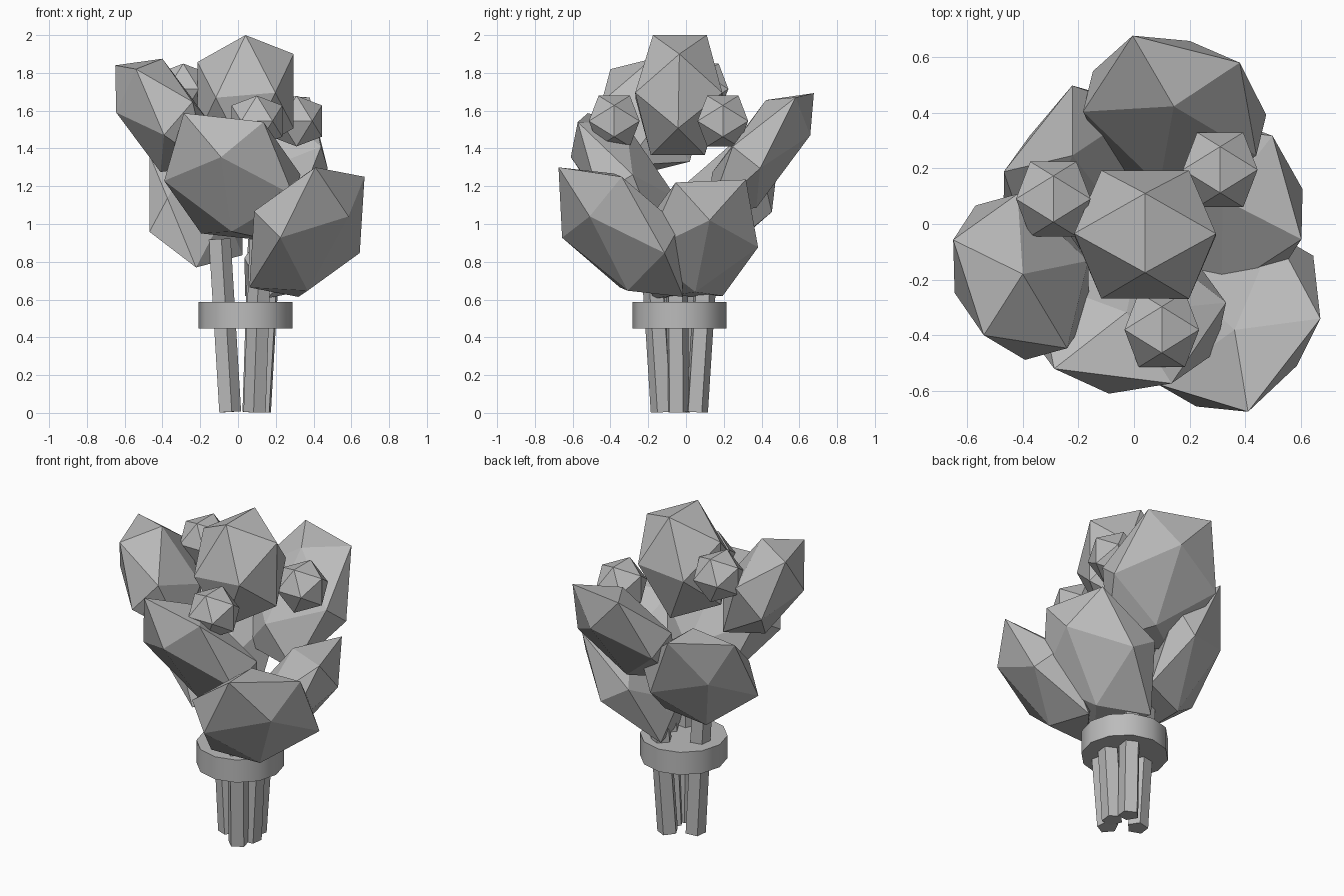
import bpy, bmesh, math
from mathutils import Vector

cube = bpy.data.objects.get("Cube")
if cube:
    bpy.data.objects.remove(cube, do_unlink=True)

PHI = (1 + math.sqrt(5)) / 2
CENTRE = Vector((0.04, -0.035, 0))   # middle of the stem bundle

grey = bpy.data.materials.new("plain_grey")
grey.use_nodes = True
colour = (0.5, 0.5, 0.5, 1)
grey.diffuse_color = colour
grey.node_tree.nodes["Principled BSDF"].inputs["Base Color"].default_value = colour


def finish(name, bm):
    bmesh.ops.recalc_face_normals(bm, faces=bm.faces)
    mesh = bpy.data.meshes.new(name)
    bm.to_mesh(mesh)
    bm.free()
    mesh.materials.append(grey)
    obj = bpy.data.objects.new(name, mesh)
    bpy.context.collection.objects.link(obj)
    return obj


def bloom(name, centre, a, b, c):
    """Stretched icosahedron set by its centre and the corners of one face."""
    centre = Vector(centre)
    a, b, c = (Vector(p) - centre for p in (a, b, c))
    ez = (a + b) / (2 * PHI)
    ey = (a - b) / 2
    ex = (c - ez) / PHI
    bm = bmesh.new()
    for s in (-1, 1):
        for t in (-PHI, PHI):
            for x, y, z in ((0, s, t), (s, t, 0), (t, 0, s)):
                bm.verts.new(centre + ex * x + ey * y + ez * z)
    bmesh.ops.convex_hull(bm, input=bm.verts)
    return finish(name, bm)


def prism(name, bottom, top, radius, sides):
    """Straight prism between two points."""
    bottom, top = Vector(bottom), Vector(top)
    axis = top - bottom
    bm = bmesh.new()
    bmesh.ops.create_cone(bm, cap_ends=True, segments=sides, radius1=radius,
                          radius2=radius, depth=axis.length)
    turn = axis.to_track_quat('Z', 'Y').to_matrix()
    bmesh.ops.rotate(bm, verts=bm.verts, cent=(0, 0, 0), matrix=turn)
    bmesh.ops.translate(bm, verts=bm.verts, vec=(bottom + top) / 2)
    return finish(name, bm)


# Large blooms
bloom("top_bloom", (0.04, -0.038, 1.682),
      (0.04, 0.11, 2.0), (0.04, -0.175, 2.0), (0.295, -0.035, 1.9))
bloom("front_bloom", (-0.03, -0.33, 1.245),
      (-0.287, -0.52, 1.587), (0.135, -0.573, 1.54), (-0.09, -0.61, 1.354))
bloom("front_left_bloom", (0.365, -0.345, 0.957),
      (0.41, -0.675, 1.30), (0.67, -0.34, 1.25), (0.585, -0.51, 1.04))
bloom("right_bloom", (-0.405, -0.19, 1.575),
      (-0.54, -0.40, 1.82), (-0.40, -0.18, 1.875), (-0.65, -0.057, 1.84))
bloom("back_bloom", (0.146, 0.398, 1.371),
      (-0.005, 0.677, 1.693), (0.38, 0.58, 1.67), (0.143, 0.423, 1.656))
bloom("left_bloom", (0.32, 0.07, 0.92),
      (0.498, 0.317, 1.235), (0.602, -0.055, 1.22), (0.606, 0.125, 1.02))
bloom("back_right_bloom", (-0.222, 0.182, 1.10),
      (-0.468, 0.188, 1.365), (-0.222, 0.498, 1.43), (-0.375, 0.317, 1.14))

# Small round buds
S = 0.083
for name, pos in (("right_bud", (-0.29, 0.09, 1.715)),
                  ("left_bud", (0.31, 0.195, 1.545)),
                  ("front_bud", (0.10, -0.38, 1.545))):
    p = Vector(pos)
    bloom(name, p, p + Vector((0, S, S * PHI)), p + Vector((0, -S, S * PHI)),
          p + Vector((S * PHI, 0, S)))

# Stems splaying upwards
for name, x, y in (("right_stem", -0.085, 0.01), ("left_stem", 0.08, -0.01),
                   ("front_stem", 0.05, -0.09), ("back_stem", 0.045, 0.09)):
    offset = Vector((x, y, 0))
    prism(name, CENTRE + offset + Vector((0, 0, 0.005)),
          CENTRE + offset * 1.65 + Vector((0, 0, 0.92)), 0.062, 5)

# Band around the stems
band = prism("band", CENTRE + Vector((0, 0, 0.447)),
             CENTRE + Vector((0, 0, 0.588)), 0.249, 12)
bpy.ops.object.select_all(action='DESELECT')
band.select_set(True)
bpy.context.view_layer.objects.active = band
bpy.ops.object.shade_smooth_by_angle(angle=math.radians(40))
